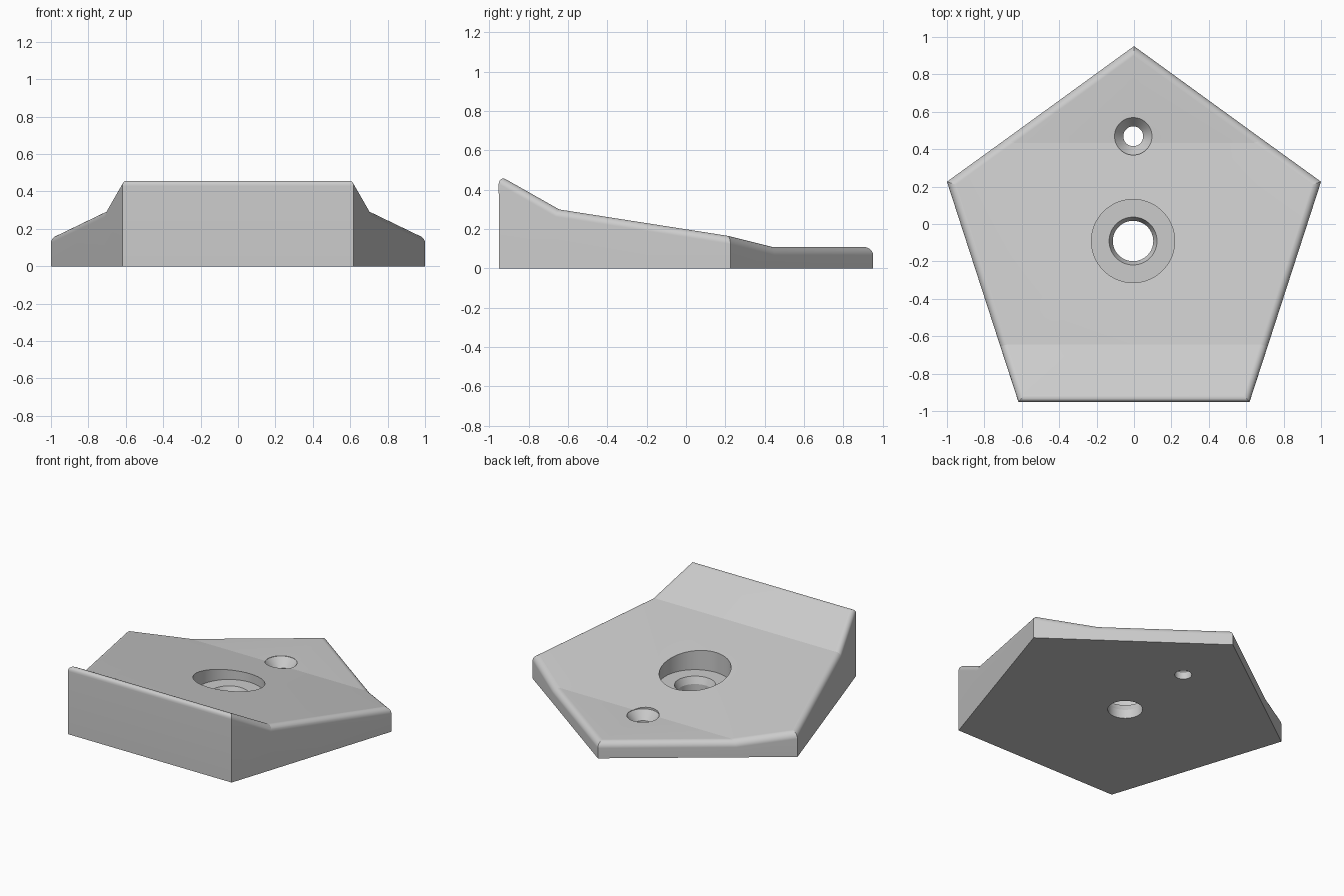
import bpy, bmesh, math

if "Cube" in bpy.data.objects:
    bpy.data.objects.remove(bpy.data.objects["Cube"])


def make_object(name, bm):
    bmesh.ops.recalc_face_normals(bm, faces=bm.faces)
    mesh = bpy.data.meshes.new(name)
    bm.to_mesh(mesh)
    bm.free()
    obj = bpy.data.objects.new(name, mesh)
    bpy.context.collection.objects.link(obj)
    return obj


def lathe(name, profile, x, y, sides=72):
    """Solid of revolution about a vertical axis; profile is (radius, z) from bottom to top."""
    bm = bmesh.new()
    rings = []
    for r, z in profile:
        rings.append([bm.verts.new((x + r * math.cos(2 * math.pi * i / sides),
                                    y + r * math.sin(2 * math.pi * i / sides), z))
                      for i in range(sides)])
    for a, b in zip(rings, rings[1:]):
        for i in range(sides):
            j = (i + 1) % sides
            bm.faces.new((a[i], a[j], b[j], b[i]))
    bm.faces.new(rings[0][::-1])
    bm.faces.new(rings[-1])
    return make_object(name, bm)


# Pentagon plate: right half of the outline with top heights, mirrored to the left
right = [(0.618, -0.951, 0.473), (0.716, -0.65, 0.303), (1.0, 0.226, 0.166), (0.69, 0.45, 0.11)]
outline = right + [(0, 0.951, 0.11)] + [(-x, y, z) for x, y, z in reversed(right)]
n = len(outline)
bm = bmesh.new()
low = [bm.verts.new((x, y, 0)) for x, y, z in outline]
top = [bm.verts.new(p) for p in outline]
bm.faces.new(low[::-1])
for i in range(n):
    j = (i + 1) % n
    bm.faces.new((low[i], low[j], top[j], top[i]))

# Top: raised front lip, sloped middle, two side corners, flat back
for ids in ((0, 1, 7, 8), (1, 3, 5, 7), (1, 2, 3), (5, 6, 7), (3, 4, 5)):
    bm.faces.new([top[i] for i in ids])

# Rounded upper rim
rim = [bm.edges.get((top[i], top[(i + 1) % n])) for i in range(n)]
bmesh.ops.bevel(bm, geom=rim, offset=0.042, offset_type='OFFSET', segments=16,
                profile=0.5, affect='EDGES', clamp_overlap=True)
plate = make_object("pentagon_plate", bm)

# Counterbored centre hole and countersunk small hole
cutters = [
    lathe("centre_hole_cutter",
          [(0.108, -0.5), (0.108, 0.06), (0.128, 0.105), (0.2225, 0.105), (0.2225, 1)], -0.005, -0.091),
    lathe("small_hole_cutter",
          [(0.053, -0.5), (0.053, 0.05), (0.1, 0.108), (0.1, 1)], -0.004, 0.469),
]
bpy.context.view_layer.objects.active = plate
plate.select_set(True)
for cutter in cutters:
    cutter.hide_render = True
    mod = plate.modifiers.new("hole", 'BOOLEAN')
    mod.operation = 'DIFFERENCE'
    mod.solver = 'EXACT'
    mod.object = cutter
    bpy.ops.object.modifier_apply(modifier=mod.name)
    bpy.data.objects.remove(cutter)

# Smooth rim and holes, crisp creases on top
bpy.ops.object.shade_smooth_by_angle(angle=math.radians(8.5))
